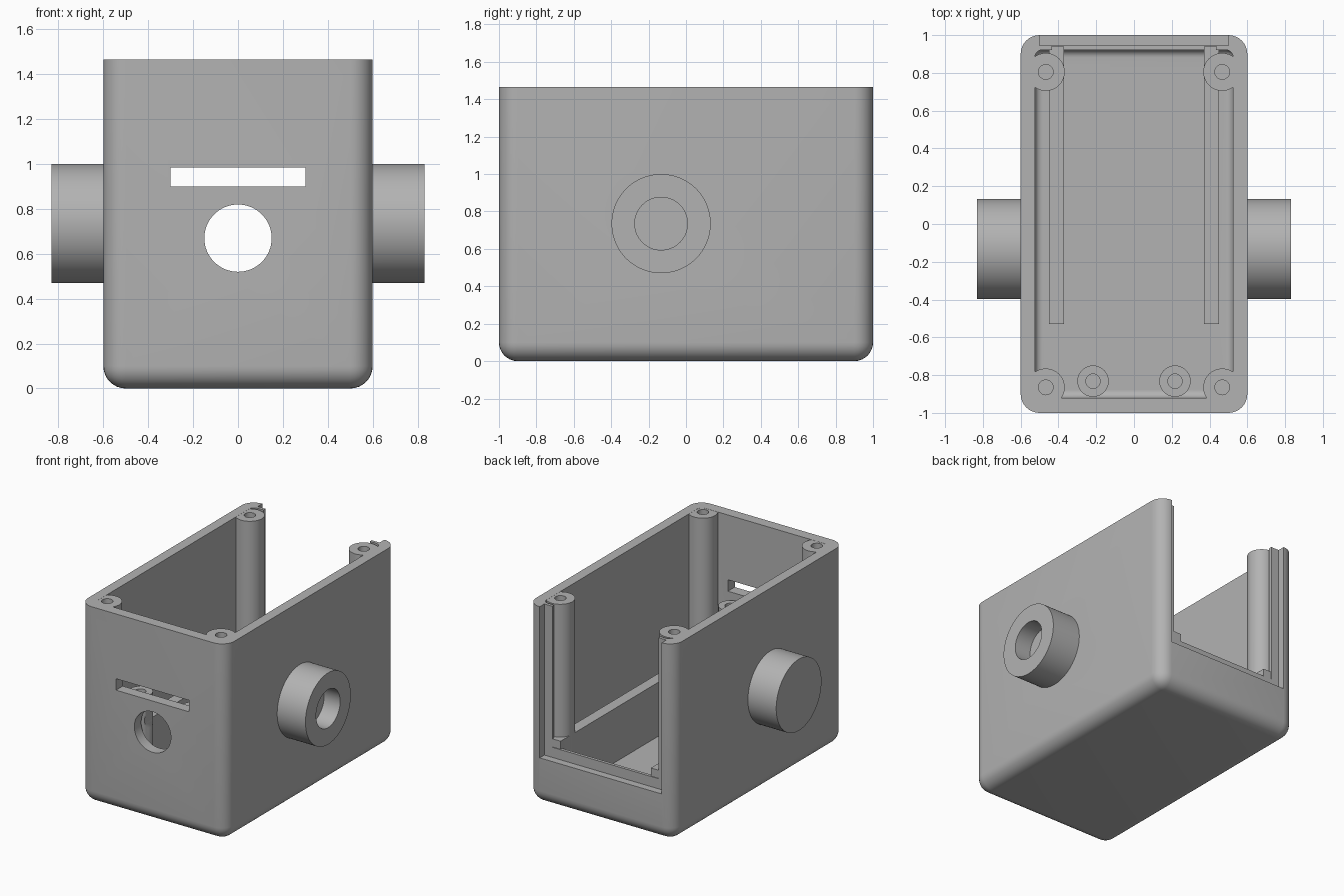
import bpy, bmesh, math
from mathutils import Matrix, Vector

if "Cube" in bpy.data.objects:
    bpy.data.objects.remove(bpy.data.objects["Cube"], do_unlink=True)

grey = bpy.data.materials.new("plain grey plastic")
grey.use_nodes = True
colour = (0.45, 0.45, 0.45, 1)
grey.diffuse_color = colour
grey.node_tree.nodes["Principled BSDF"].inputs["Base Color"].default_value = colour

HEIGHT = 1.465
FLOOR = 0.08


def finish(bm, name):
    bmesh.ops.recalc_face_normals(bm, faces=bm.faces)
    mesh = bpy.data.meshes.new(name)
    bm.to_mesh(mesh)
    bm.free()
    mesh.materials.append(grey)
    ob = bpy.data.objects.new(name, mesh)
    bpy.context.collection.objects.link(ob)
    return ob


def box(name, lo, hi, radius=0):
    """Box between two corners; radius rounds every edge except the top rim."""
    lo, hi = Vector(lo), Vector(hi)
    bm = bmesh.new()
    bmesh.ops.create_cube(bm, size=1)
    for v in bm.verts:
        v.co = (lo + hi) / 2 + v.co * (hi - lo)
    if radius:
        edges = [e for e in bm.edges if min(v.co.z for v in e.verts) < hi.z - 0.01]
        bmesh.ops.bevel(bm, geom=edges, offset=radius, segments=8,
                        profile=0.5, affect='EDGES')
    return finish(bm, name)


def rod(name, start, end, radius, sides=64, turn=0):
    """Cylinder or prism running from start to end."""
    start, end = Vector(start), Vector(end)
    axis = end - start
    bm = bmesh.new()
    bmesh.ops.create_cone(bm, cap_ends=True, segments=sides, radius1=radius,
                          radius2=radius, depth=axis.length)
    aim = axis.to_track_quat('Z', 'Y').to_matrix().to_4x4()
    bm.transform(Matrix.Translation((start + end) / 2) @ aim
                 @ Matrix.Rotation(turn, 4, 'Z'))
    return finish(bm, name)


def combine(part, operation):
    """Merge a part into the case, or cut it away, then remove the helper."""
    mod = case.modifiers.new(part.name, 'BOOLEAN')
    mod.operation, mod.solver, mod.object = operation, 'EXACT', part
    bpy.context.view_layer.objects.active = case
    bpy.ops.object.modifier_apply(modifier=mod.name)
    bpy.data.objects.remove(part, do_unlink=True)


def add(part):
    combine(part, 'UNION')


def cut(part):
    combine(part, 'DIFFERENCE')


# Rounded shell, hollowed from above
case = box("enclosure_case", (-0.6, -1, 0), (0.6, 1, HEIGHT), 0.1)
cut(box("cavity", (-0.525, -0.92, FLOOR), (0.525, 0.922, 2), 0.04))

# Back opening with a stepped rebate for a panel
cut(box("panel_rebate", (-0.5, 0.945, 0.345), (0.5, 1.2, 2)))
cut(box("back_opening", (-0.435, 0.88, 0.42), (0.435, 1.2, 2)))

for side in (-1, 1):
    # Tall rail standing on the floor
    x1, x2 = sorted((side * 0.37, side * 0.45))
    add(box("rail", (x1, -0.53, 0.04), (x2, 0.94, 0.48)))

    # Corner screw posts
    for y in (-0.865, 0.805):
        x = side * 0.467
        add(rod("screw_post", (x, y, 0.05), (x, y, HEIGHT - 0.001), 0.1))
        cut(rod("screw_hole", (x, y, HEIGHT - 0.4), (x, y, 1.6), 0.039, 32))

    # Standoffs behind the front wall
    x, y = side * 0.217, -0.832
    add(rod("standoff", (x, y, 0.05), (x, y, 0.85), 0.083))
    cut(rod("standoff_hole", (x, y, 0.55), (x, y, 1), 0.038, 32))

    # Side collar with a hexagonal pocket inside and a round bore outside
    y, z = -0.133, 0.735
    add(rod("collar", (side * 0.56, y, z), (side * 0.832, y, z), 0.265, 96))
    hexagon = rod("hex_pocket", (side * 0.5, y, z), (side * 0.745, y, z), 0.255, 6)
    # Turn the hexagon so that one corner points straight up
    centre = Vector((0, y, z))
    top = max(hexagon.data.vertices, key=lambda v: v.co.z).co - centre
    turn = Matrix.Rotation(math.atan2(top.y, top.z), 4, 'X')
    hexagon.data.transform(Matrix.Translation(centre) @ turn
                           @ Matrix.Translation(-centre))
    cut(hexagon)
    cut(rod("bore", (side * 0.7, y, z), (side * 0.9, y, z), 0.141))

# Front slot and round window
cut(box("slot", (-0.3, -1.1, 0.9), (0.3, -0.88, 0.985)))
cut(rod("window", (0, -1.1, 0.67), (0, -0.7, 0.67), 0.15))

# Smooth curved surfaces, crisp edges
bpy.ops.object.select_all(action='DESELECT')
case.select_set(True)
bpy.context.view_layer.objects.active = case
bpy.ops.object.shade_smooth_by_angle(angle=math.radians(30))
